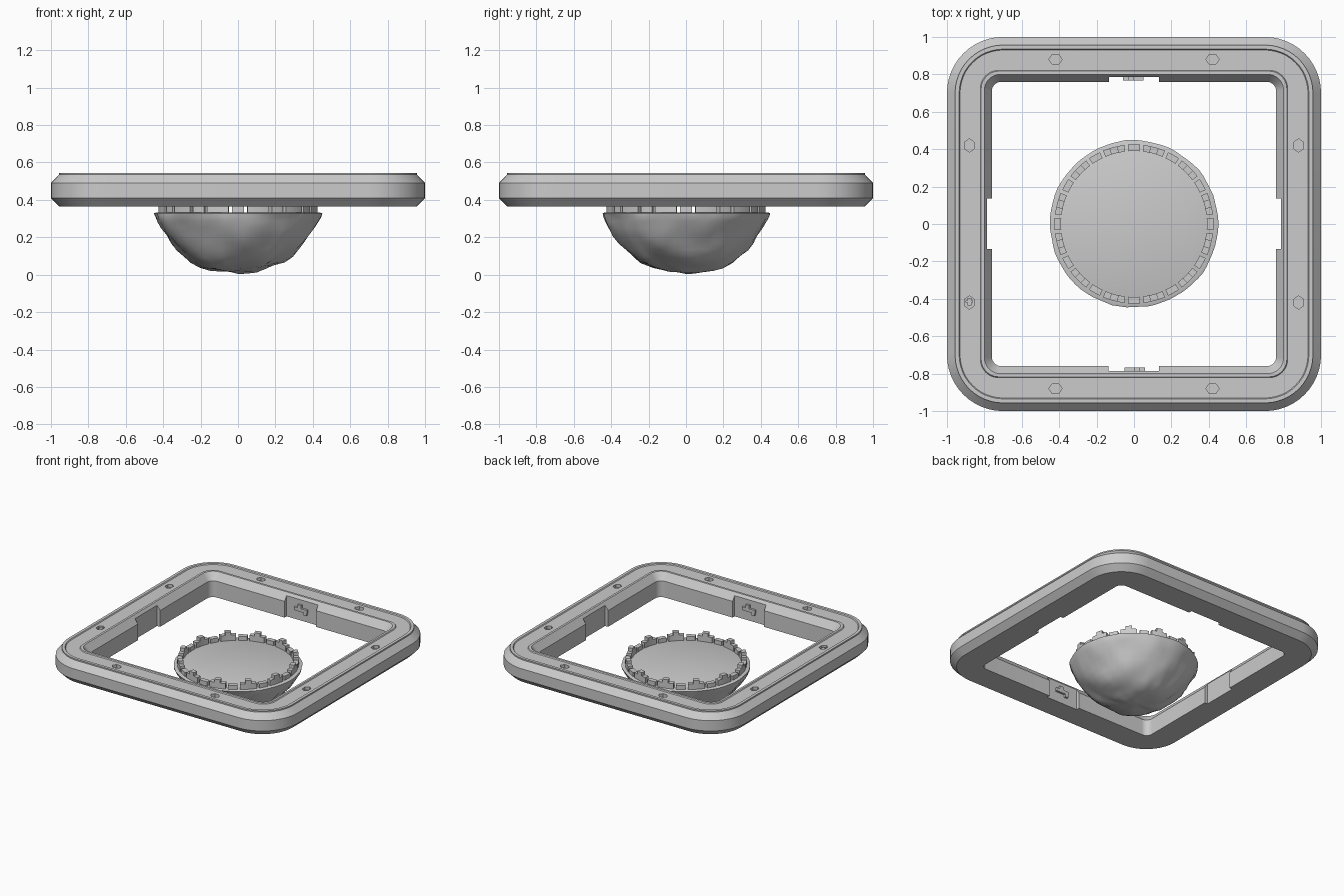
import bpy, bmesh, math
from mathutils import Vector, noise, Matrix

if "Cube" in bpy.data.objects:
    bpy.data.objects.remove(bpy.data.objects["Cube"])

def finish(name, bm, angle=None):
    bmesh.ops.recalc_face_normals(bm, faces=bm.faces)
    me = bpy.data.meshes.new(name)
    bm.to_mesh(me)
    bm.free()
    ob = bpy.data.objects.new(name, me)
    bpy.context.collection.objects.link(ob)
    if angle:
        smooth(ob, angle)
    return ob

def smooth(ob, angle):
    bpy.ops.object.select_all(action='DESELECT')
    ob.select_set(True)
    bpy.context.view_layer.objects.active = ob
    bpy.ops.object.shade_smooth_by_angle(angle=math.radians(angle))

def rounded_square(h, r, z, seg=12):
    pts = []
    for q in range(4):
        rot = Matrix.Rotation(q * math.pi / 2, 3, 'Z')
        for i in range(seg + 1):
            a = i / seg * math.pi / 2
            pts.append(rot @ Vector((h - r + r * math.cos(a), h - r + r * math.sin(a), z)))
    return pts

def bridge(bm, a, b):
    n = len(a)
    for i in range(n):
        bm.faces.new((a[i], a[(i + 1) % n], b[(i + 1) % n], b[i]))

def add_box(bm, x0, x1, y0, y1, z0, z1, rot=None):
    m = (Matrix.Translation(((x0 + x1) / 2, (y0 + y1) / 2, (z0 + z1) / 2))
         @ Matrix.Diagonal((x1 - x0, y1 - y0, z1 - z0, 1)))
    bmesh.ops.create_cube(bm, size=1, matrix=(rot @ m) if rot else m)

# square frame: (half size, corner radius, z) around the cross-section
section = [(0.955, 0.255, 0.365), (1.0, 0.30, 0.41), (1.0, 0.30, 0.49),
           (0.957, 0.257, 0.535), (0.957, 0.257, 0.545), (0.935, 0.235, 0.545),
           (0.93, 0.23, 0.538), (0.822, 0.10, 0.538), (0.817, 0.095, 0.545),
           (0.80, 0.085, 0.545), (0.76, 0.05, 0.49), (0.76, 0.05, 0.365)]
bm = bmesh.new()
loops = [[bm.verts.new(p) for p in rounded_square(*s)] for s in section]
for i, loop in enumerate(loops):
    bridge(bm, loop, loops[(i + 1) % len(loops)])
frame = finish("frame", bm)

# cutters: mid-side notches and hexagonal pockets
bm = bmesh.new()
for q in range(4):
    rot = Matrix.Rotation(q * math.pi / 2, 4, 'Z')
    add_box(bm, -0.135, 0.135, 0.60, 0.785, 0.30, 0.60, rot)
    for s in (-1, 1):
        m = rot @ Matrix.Translation((s * 0.42, 0.88, 0.55)) @ Matrix.Diagonal((1, 0.8, 1, 1))
        bmesh.ops.create_cone(bm, cap_ends=True, segments=6, radius1=0.036, radius2=0.036,
                              depth=0.07, matrix=m @ Matrix.Rotation(math.pi / 2, 4, 'Z'))
cutter = finish("frame_cutter", bm)
cutter.hide_render = True
mod = frame.modifiers.new("cut", 'BOOLEAN')
mod.operation = 'DIFFERENCE'
mod.solver = 'EXACT'
mod.object = cutter
dg = bpy.context.evaluated_depsgraph_get()
frame.data = bpy.data.meshes.new_from_object(frame.evaluated_get(dg))
frame.modifiers.clear()
bpy.data.objects.remove(cutter)
smooth(frame, 25)

# small latch blocks inside the front and back notches
bm = bmesh.new()
for q in (0, 2):
    rot = Matrix.Rotation(q * math.pi / 2, 4, 'Z')
    add_box(bm, -0.06, 0.05, 0.768, 0.79, 0.44, 0.465, rot)
    add_box(bm, -0.03, 0.0, 0.768, 0.79, 0.465, 0.49, rot)
    add_box(bm, 0.02, 0.045, 0.768, 0.79, 0.42, 0.44, rot)
finish("latch", bm)

# tiny pin in one pocket
bm = bmesh.new()
add_box(bm, -0.89, -0.87, -0.435, -0.395, 0.51, 0.53)
add_box(bm, -0.90, -0.86, -0.42, -0.41, 0.51, 0.525)
finish("pocket_pin", bm)

# rough rocky bowl
profile = [(0.05, 0.012), (0.10, 0.016), (0.15, 0.028), (0.20, 0.043), (0.25, 0.068),
           (0.29, 0.10), (0.325, 0.135), (0.355, 0.17), (0.385, 0.21), (0.41, 0.25),
           (0.43, 0.285), (0.442, 0.31), (0.448, 0.328), (0.435, 0.333)]
N = 72
bm = bmesh.new()
rings = []
for k, (r, z) in enumerate(profile):
    ring = []
    for i in range(N):
        a = 2 * math.pi * i / N
        p = Vector((r * math.cos(a), r * math.sin(a), z))
        d = 0.016 * noise.noise(p * 7) + 0.007 * noise.noise(p * 18)
        if k >= len(profile) - 2:
            d *= 0.5
        out = Vector((p.x, p.y, (z - 0.33) * 1.2)).normalized()
        p += out * d
        p.z = max(p.z, 0.0)
        ring.append(bm.verts.new(p))
    rings.append(ring)
for a, b in zip(rings, rings[1:]):
    bridge(bm, a, b)
tip = bm.verts.new((0, 0, 0.004))
for i in range(N):
    bm.faces.new((tip, rings[0][(i + 1) % N], rings[0][i]))
bm.faces.new(rings[-1])
finish("rock_bowl", bm, 40)

# ring of curved teeth standing on the bowl's flat top
def tooth(bm, mid, width, z1, r0=0.39, r1=0.425, seg=3):
    cols = []
    for i in range(seg + 1):
        a = math.radians(mid - width / 2 + width * i / seg)
        cols.append([bm.verts.new((r * math.cos(a), r * math.sin(a), z))
                     for r, z in ((r0, 0.325), (r1, 0.325), (r1, z1), (r0, z1))])
    for a, b in zip(cols, cols[1:]):
        bridge(bm, a, b)
    bm.faces.new(cols[0])
    bm.faces.new(cols[-1])

bm = bmesh.new()
for k in range(12):
    tooth(bm, 30 * k, 9, 0.365)
    for off in (-5.5, 5.5):
        tooth(bm, 30 * k + 15 + off, 5, 0.375)
    tooth(bm, 30 * k + 15, 6, 0.40)
finish("teeth_ring", bm)
